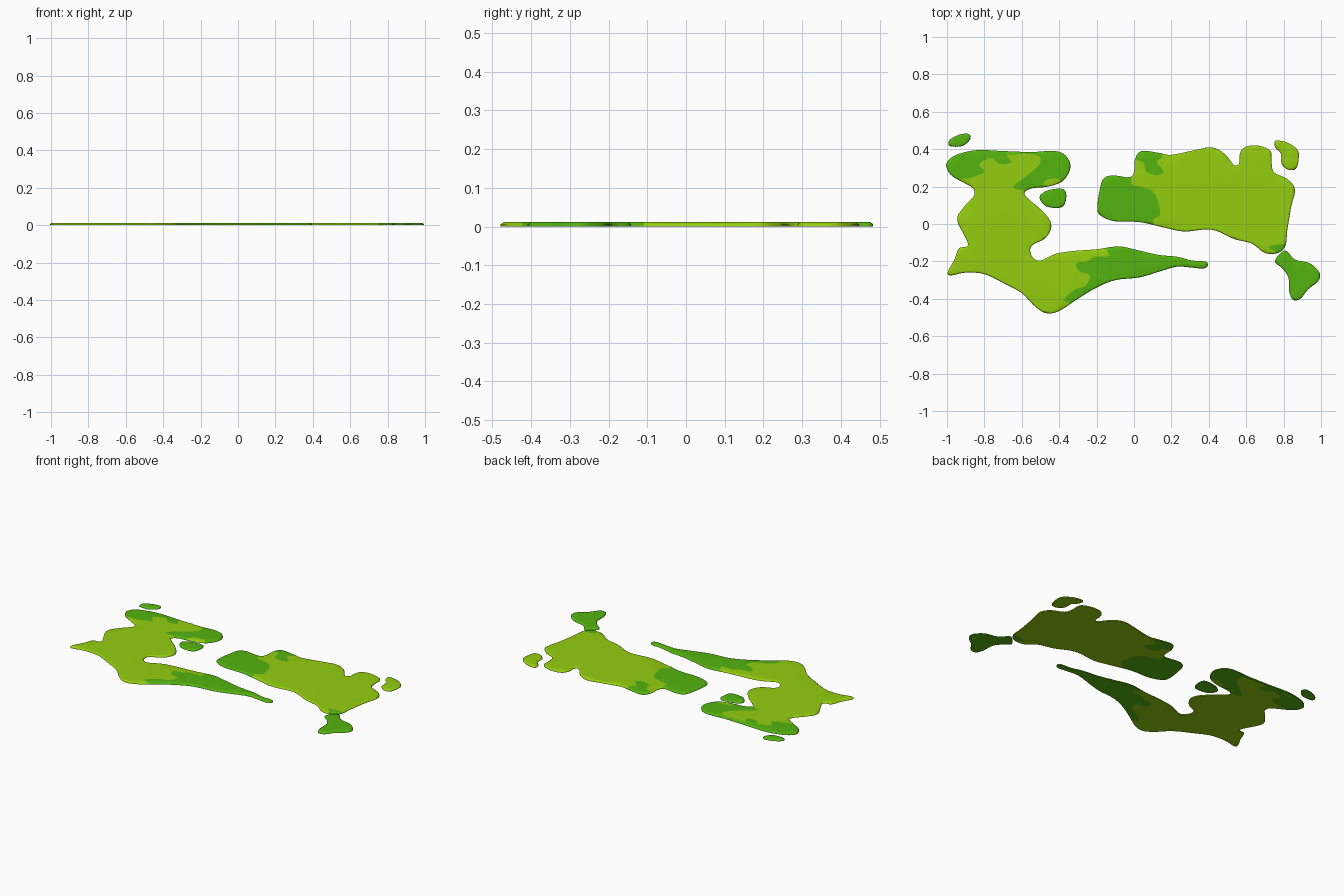
import bpy, bmesh, math
from mathutils import Vector
from mathutils.geometry import delaunay_2d_cdt

if "Cube" in bpy.data.objects:
    bpy.data.objects.remove(bpy.data.objects["Cube"])

HEIGHT, RIM, INSET = 0.012, 0.006, 0.009


def material(name, rgb):
    m = bpy.data.materials.new(name)
    m.diffuse_color = (*rgb, 1)
    m.use_nodes = True
    m.node_tree.nodes["Principled BSDF"].inputs["Base Color"].default_value = m.diffuse_color
    return m


LIME = material("lime_grass", (0.296, 0.617, 0.005))
GREEN = material("forest_green", (0.089, 0.456, 0.005))


def smooth_loop(pts, steps):
    """Closed Catmull-Rom curve through a few points."""
    p = [Vector(q) for q in pts]
    n, out = len(p), []
    for i in range(n):
        a, b, c, d = p[i - 1], p[i], p[(i + 1) % n], p[(i + 2) % n]
        for k in range(steps):
            t = k / steps
            out.append(0.5 * (2 * b + (c - a) * t + (2 * a - 5 * b + 4 * c - d) * t * t
                              + (3 * b - a - 3 * c + d) * t ** 3))
    return out


def inside(q, loop):
    hit = False
    for i in range(len(loop)):
        a, b = loop[i - 1], loop[i]
        if (a.y > q.y) != (b.y > q.y) and q.x < (b.x - a.x) * (q.y - a.y) / (b.y - a.y) + a.x:
            hit = not hit
    return hit


def inset_loop(loop, dist):
    area = sum(loop[i - 1].cross(loop[i]) for i in range(len(loop)))
    s = 1 if area > 0 else -1
    out = []
    for i, v in enumerate(loop):
        t = (loop[(i + 1) % len(loop)] - loop[i - 1]).normalized()
        out.append(v + Vector((-t.y, t.x)) * dist * s)
    return out


def island(name, outline, base, patches=()):
    """Thin slab with a softened rim; patches are regions of the other green."""
    edge = smooth_loop(outline, 5)
    zones = [smooth_loop(p, 3) for p in patches]
    verts, links = [], []
    for loop in [edge, inset_loop(edge, INSET)] + zones:
        s, n = len(verts), len(loop)
        verts += loop
        links += [(s + i, s + (i + 1) % n) for i in range(n)]
    cv, _, cf = delaunay_2d_cdt(verts, links, [], 0, 1e-5)[:3]

    bm = bmesh.new()
    bv = [bm.verts.new((v.x, v.y, 0)) for v in cv]
    for f in cf:
        if inside(sum((cv[i] for i in f), Vector((0, 0))) / len(f), edge):
            bm.faces.new([bv[i] for i in f])
    bmesh.ops.delete(bm, geom=[v for v in bm.verts if not v.link_faces], context='VERTS')
    # raise the top, leaving its outer ring lower
    new = bmesh.ops.extrude_face_region(bm, geom=bm.faces[:], use_keep_orig=True)["geom"]
    for v in new:
        if isinstance(v, bmesh.types.BMVert):
            v.co.z = RIM if any(len(f.verts) == 4 for f in v.link_faces) else HEIGHT
    bmesh.ops.recalc_face_normals(bm, faces=bm.faces[:])
    for f in bm.faces:
        c = f.calc_center_median().xy
        f.material_index = int(any(inside(c, z) for z in zones))
    me = bpy.data.meshes.new(name)
    bm.to_mesh(me)
    bm.free()
    me.materials.append(base)
    me.materials.append(GREEN if base is LIME else LIME)
    ob = bpy.data.objects.new(name, me)
    bpy.context.collection.objects.link(ob)
    bpy.ops.object.select_all(action='DESELECT')
    ob.select_set(True)
    bpy.context.view_layer.objects.active = ob
    bpy.ops.object.shade_smooth_by_angle(angle=math.radians(70))
    ob.modifiers.new("flat_top_shading", 'WEIGHTED_NORMAL').keep_sharp = True


# West island with its long southern tail
west = [(-1, .33), (-.95, .37), (-.84, .395), (-.7, .39), (-.55, .385), (-.42, .39), (-.36, .36),
        (-.34, .3), (-.38, .23), (-.46, .2), (-.55, .19), (-.585, .165), (-.56, .13), (-.5, .08),
        (-.45, .02), (-.445, -.03), (-.48, -.08), (-.54, -.11), (-.555, -.14), (-.54, -.18),
        (-.5, -.195), (-.42, -.16), (-.33, -.145), (-.2, -.135), (-.08, -.12), (.02, -.14),
        (.13, -.165), (.23, -.175), (.31, -.195), (.38, -.2), (.395, -.22), (.37, -.238),
        (.3, -.232), (.23, -.228), (.15, -.25), (.03, -.285), (-.1, -.3), (-.2, -.34),
        (-.3, -.4), (-.4, -.465), (-.47, -.477), (-.53, -.44), (-.6, -.37), (-.7, -.315),
        (-.8, -.268), (-.9, -.26), (-.98, -.275), (-.995, -.255), (-.96, -.19), (-.935, -.13),
        (-.887, -.108), (-.945, .02), (-.91, .09), (-.857, .15), (-.86, .19), (-.9, .215),
        (-.97, .255), (-.998, .29)]
west_corner = [(-1.05, .2), (-.95, .24), (-.88, .245), (-.8, .28), (-.83, .32), (-.76, .355),
               (-.72, .32), (-.655, .33), (-.68, .37), (-.6, .375), (-.58, .42), (-1.05, .45)]
west_cape = [(-.6, .42), (-.59, .38), (-.51, .365), (-.505, .32), (-.57, .26), (-.645, .2),
             (-.59, .18), (-.5, .195), (-.47, .235), (-.4, .24), (-.38, .2), (-.3, .2), (-.3, .42)]
tail = [(-.11, -.1), (-.13, -.17), (-.21, -.175), (-.25, -.2), (-.31, -.21), (-.29, -.255),
        (-.235, -.275), (-.26, -.33), (-.33, -.36), (-.31, -.43), (.5, -.43), (.5, -.1)]
island("west_island", west, LIME, [west_corner, west_cape, tail])

# East island
east = [(-.195, .1), (-.185, .175), (-.165, .24), (-.115, .26), (-.025, .25), (0, .28),
        (.005, .345), (.04, .39), (.135, .38), (.2, .37), (.325, .395), (.415, .41), (.485, .375),
        (.535, .315), (.562, .325), (.565, .37), (.59, .41), (.66, .42), (.73, .39), (.735, .33),
        (.75, .275), (.82, .24), (.86, .185), (.84, .09), (.82, -.03), (.81, -.115),
        (.77, -.155), (.7, -.155), (.63, -.105), (.535, -.08), (.415, -.03), (.27, -.04),
        (.165, -.02), (.03, .01), (-.105, .015), (-.185, .05)]
east_west_end = [(-.3, -.05), (.09, -.05), (.1, .02), (.14, .05), (.125, .13), (.095, .18),
                 (.03, .2), (-.015, .215), (-.03, .3), (-.3, .3)]
east_north = [(.02, .42), (.005, .35), (.05, .33), (.065, .28), (.12, .26), (.16, .28),
              (.12, .33), (.15, .36), (.14, .42)]
east_south = [(.72, -.12), (.83, -.11), (.83, -.18), (.77, -.18), (.75, -.145)]
island("east_island", east, LIME, [east_west_end, east_north, east_south])

# Small single-colour islets
island("northwest_islet", [(-.99, .42), (-.985, .45), (-.935, .477), (-.885, .482), (-.875, .455),
                           (-.91, .42), (-.955, .413)], GREEN)
island("bay_islet", [(-.505, .145), (-.46, .18), (-.38, .187), (-.362, .145), (-.385, .09),
                     (-.47, .095)], GREEN)
island("northeast_islet", [(.757, .445), (.82, .435), (.875, .395), (.88, .345), (.865, .295),
                           (.825, .29), (.79, .32), (.785, .375), (.755, .41)], LIME)
island("southeast_islet", [(.753, -.2), (.79, -.15), (.82, -.147), (.86, -.19), (.94, -.21),
                           (.992, -.26), (.985, -.305), (.93, -.35), (.89, -.4), (.85, -.405),
                           (.83, -.36), (.825, -.285), (.79, -.235)], GREEN)
